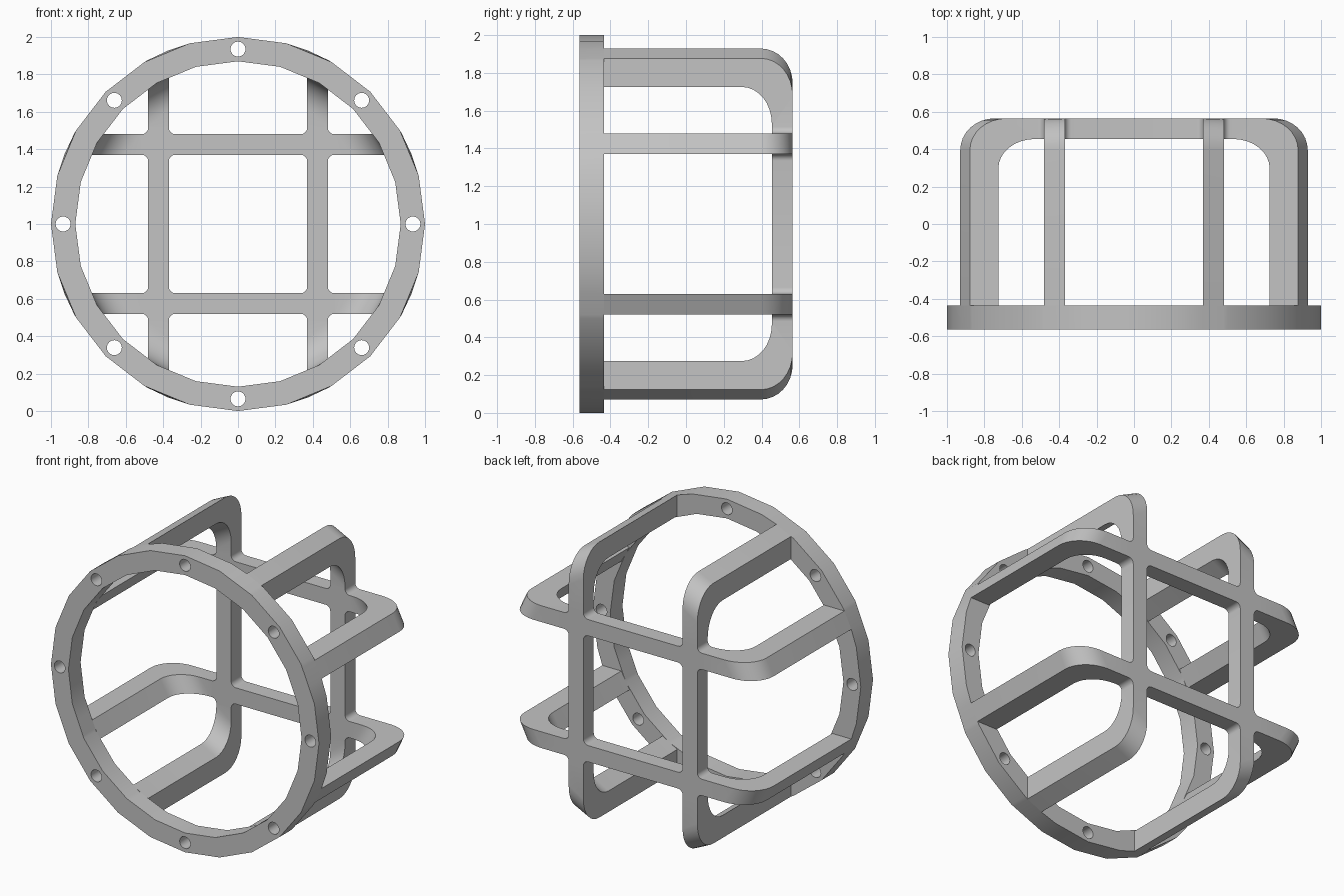
import bpy, bmesh, math
from math import sin, cos, pi, radians, sqrt

cube = bpy.data.objects.get("Cube")
if cube:
    bpy.data.objects.remove(cube, do_unlink=True)

FRONT, SEAT, BACK = -0.565, -0.435, 0.565   # ring front, ring back, cage back
R_OUT, R_IN = 1.0, 0.87
BAR_IN, BAR_OUT = 0.37, 0.48                # bar edges measured from the axis
PLATE = 0.455                               # inner face of the back grid
FILLET = 0.035

grey = bpy.data.materials.new("light_grey")
grey.use_nodes = True
COLOUR = (0.55, 0.55, 0.55, 1)
grey.diffuse_color = COLOUR
grey.node_tree.nodes["Principled BSDF"].inputs["Base Color"].default_value = COLOUR


def make_object(name, bm):
    bmesh.ops.remove_doubles(bm, verts=bm.verts, dist=1e-4)
    bmesh.ops.recalc_face_normals(bm, faces=bm.faces)
    mesh = bpy.data.meshes.new(name)
    bm.to_mesh(mesh)
    bm.free()
    mesh.materials.append(grey)
    obj = bpy.data.objects.new(name, mesh)
    obj.location.z = 1.0
    bpy.context.collection.objects.link(obj)
    return obj


def activate(obj):
    bpy.ops.object.select_all(action='DESELECT')
    obj.select_set(True)
    bpy.context.view_layer.objects.active = obj


def add_face(bm, points):
    bm.faces.new([bm.verts.new(p) for p in points])


def loft(bm, sections, cap_start=False):
    """Skin a list of four-point sections."""
    for s, t in zip(sections, sections[1:]):
        for i in range(4):
            j = (i + 1) % 4
            add_face(bm, (s[i], s[j], t[j], t[i]))
    if cap_start:
        add_face(bm, sections[0])


# Flange ring: 24 sides, with extra points where the arms meet its back edge
steps = [radians(15 * i) for i in range(24)]
extras = []
for q in range(4):
    for d in (BAR_IN, BAR_OUT):
        a = math.asin(d / R_OUT)
        extras += [q * pi / 2 + a, q * pi / 2 + pi / 2 - a]


def ring_point(radius, a, y, on_chord):
    if on_chord:
        offset = a % radians(15) - radians(7.5)
        radius *= cos(radians(7.5)) / cos(offset)
    return (radius * cos(a), y, radius * sin(a))


sections = []
for a, extra in sorted([(a, False) for a in steps] + [(a, True) for a in extras]):
    sections.append([ring_point(R_OUT, a, FRONT, extra), ring_point(R_OUT, a, SEAT, False),
                     ring_point(R_IN, a, SEAT, extra), ring_point(R_IN, a, FRONT, extra)])
bm = bmesh.new()
loft(bm, sections + sections[:1])
ring = make_object("flange_ring", bm)

# Eight bolt holes cut through the ring
bm = bmesh.new()
N = 24
for k in range(8):
    cx, cz = 0.935 * cos(k * pi / 4), 0.935 * sin(k * pi / 4)
    loops = [[(cx + 0.04 * cos(2 * pi * i / N), y, cz + 0.04 * sin(2 * pi * i / N))
              for i in range(N)] for y in (FRONT - 0.1, SEAT + 0.1)]
    for i in range(N):
        j = (i + 1) % N
        add_face(bm, (loops[0][i], loops[0][j], loops[1][j], loops[1][i]))
    add_face(bm, loops[0])
    add_face(bm, loops[1])
cutter = make_object("bolt_hole_cutter", bm)
cutter.hide_render = True
mod = ring.modifiers.new("bolt_holes", 'BOOLEAN')
mod.operation = 'DIFFERENCE'
mod.solver = 'EXACT'
mod.object = cutter
activate(ring)
bpy.ops.object.modifier_apply(modifier=mod.name)
bpy.data.objects.remove(cutter, do_unlink=True)

# One arm: follows the rounded cup profile from the ring to the back grid
C, H = (BAR_IN + BAR_OUT) / 2, (BAR_OUT - BAR_IN) / 2
REACH = H + FILLET
arcs = [i * pi / 16 for i in range(9)]
outer = [(SEAT, R_OUT)] + [(BACK - 0.17 + 0.17 * sin(a), 0.83 + 0.17 * cos(a)) for a in arcs]
inner = [(SEAT, R_IN)] + [(PLATE - 0.16 + 0.16 * sin(a), 0.71 + 0.16 * cos(a)) for a in arcs]


def on_cup(x, y, r):
    return (x, y, sqrt(r * r - x * x))


arm = [[on_cup(BAR_IN, *o), on_cup(BAR_OUT, *o), on_cup(BAR_OUT, *i), on_cup(BAR_IN, *i)]
       for o, i in zip(outer, inner)]
end = C + REACH
arm.append([(BAR_IN, BACK, end), (BAR_OUT, BACK, end), (BAR_OUT, PLATE, end), (BAR_IN, PLATE, end)])

# Straight bar between two crossings
bar = [[(x, BACK, BAR_IN), (x, BACK, BAR_OUT), (x, PLATE, BAR_OUT), (x, PLATE, BAR_IN)]
       for x in (C - REACH, REACH - C)]

# Crossing outline: plus shape with filleted inside corners
corners = []
for q in range(4):
    pts = []
    for i in range(7):
        a = 1.5 * pi - i * pi / 12
        u, v = REACH + FILLET * cos(a), REACH + FILLET * sin(a)
        for _ in range(q):
            u, v = -v, u
        pts.append((C + u, C + v))
    corners.append(pts)

# Cage: one quarter built, then repeated four times around the axis
bm = bmesh.new()
loft(bm, arm, cap_start=True)
loft(bm, [[(z, y, x) for x, y, z in s] for s in arm], cap_start=True)
loft(bm, bar)
for y in (PLATE, BACK):
    add_face(bm, [(u, y, v) for pts in corners for u, v in pts])
for pts in corners:
    for (u, v), (s, t) in zip(pts, pts[1:]):
        add_face(bm, [(u, PLATE, v), (s, PLATE, t), (s, BACK, t), (u, BACK, v)])
bmesh.ops.spin(bm, geom=bm.verts[:] + bm.edges[:] + bm.faces[:], cent=(0, 0, 0),
               axis=(0, 1, 0), angle=1.5 * pi, steps=3, use_duplicate=True)
cage = make_object("cage_bars", bm)

for obj in (ring, cage):
    activate(obj)
    bpy.ops.object.shade_smooth_by_angle(angle=radians(30))
